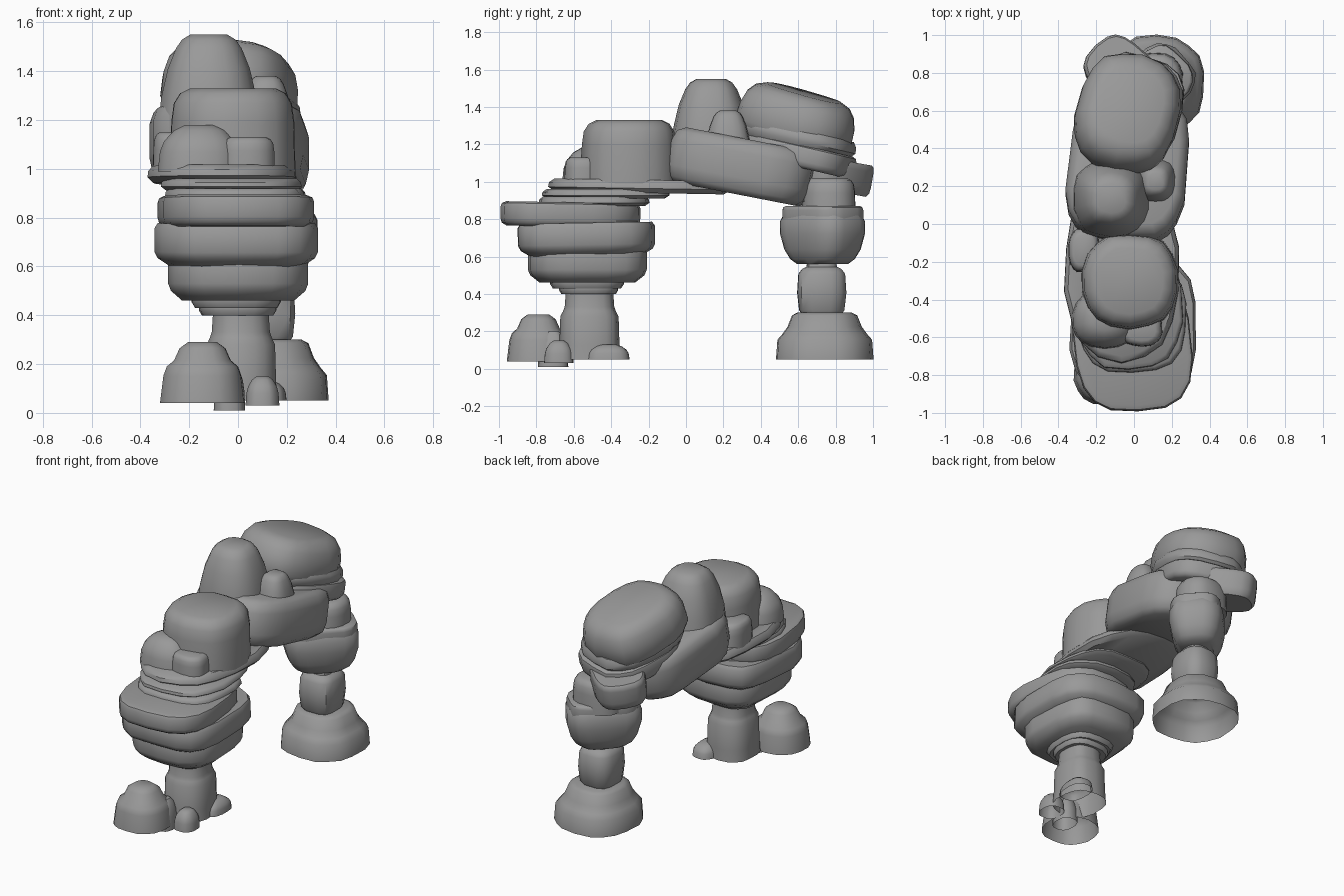
import bpy
import math
import random
from mathutils import Euler, Vector

random.seed(7)
if "Cube" in bpy.data.objects:
    bpy.data.objects.remove(bpy.data.objects["Cube"], do_unlink=True)

stone = bpy.data.materials.new("grey stone")
stone.use_nodes = True
stone.diffuse_color = (0.32, 0.32, 0.32, 1)
stone.node_tree.nodes["Principled BSDF"].inputs["Base Color"].default_value = stone.diffuse_color

# Side profiles: (height fraction, width fraction) from bottom to top
SLAB = ((0, .91), (.12, .98), (.3, 1), (.8, 1), (.93, .98), (1, .92))
PLATE = ((0, .92), (.35, 1), (.7, .99), (1, .93))
RIM = ((0, .8), (.2, .96), (.35, 1), (.88, 1), (1, .96))
BLOCK = ((0, 1), (.6, .98), (.82, .94), (.94, .84), (1, .68))
BEAM = ((0, .86), (.1, .96), (.3, 1), (.75, 1), (.92, .95), (1, .84))
CAP = ((0, .95), (.12, 1), (.45, .99), (.72, .93), (.9, .82), (1, .64))
DOME = ((0, 1), (.42, .95), (.65, .85), (.88, .62), (1, .36))
CONE = ((0, 1), (.35, .93), (.65, .8), (.86, .64), (.95, .52), (1, .36))
BOULDER = ((0, 1), (.45, .92), (.6, .84), (.7, .67), (.9, .54), (1, .34))
BULB = ((0, .6), (.1, .76), (.3, .9), (.62, 1), (.88, 1), (1, .93))
FOOT = ((0, 1), (.42, .97), (.54, .87), (.7, .76), (.94, .67), (1, .56))
COLUMN = ((0, 1), (.2, .97), (.62, .94), (.7, .85), (.76, .8), (1, .76))
DRUM = ((0, .8), (.08, .92), (.4, 1), (.75, .95), (.84, .8), (.88, .62), (1, .58))


def rock(name, x, y, z, profile, power=2.6, tilt=0, roll=0, yaw=0, sides=18, hollow=False):
    """Loft a rounded, slightly uneven stone through the given x, y and z ranges, then turn it."""
    centre = Vector((sum(x) / 2, sum(y) / 2, sum(z) / 2))
    half = Vector((x[1] - x[0], y[1] - y[0], z[1] - z[0])) / 2
    # The yaw comes first, so tilt and roll stay along the model's own axes
    turn = (Euler((math.radians(tilt), math.radians(roll), 0)).to_matrix()
            @ Euler((0, 0, math.radians(yaw))).to_matrix())
    uneven = [random.uniform(.97, 1.02) for _ in range(sides)]
    verts, faces = [], []
    for height, width in profile:
        for i in range(sides):
            a = math.tau * (i + .5) / sides
            c, s = math.cos(a), math.sin(a)
            r = width * uneven[i]
            p = Vector((math.copysign(abs(c) ** (2 / power), c) * r * half.x,
                        math.copysign(abs(s) ** (2 / power), s) * r * half.y,
                        (2 * height - 1) * half.z))
            verts.append(centre + turn @ p)
    for k in range(len(profile) - 1):
        for i in range(sides):
            j = (i + 1) % sides
            a, b = k * sides, (k + 1) * sides
            faces.append((a + i, a + j, b + j, b + i))
    faces.append(tuple(range(len(verts) - sides, len(verts))))
    if not hollow:
        faces.append(tuple(reversed(range(sides))))
    mesh = bpy.data.meshes.new(name)
    mesh.from_pydata(verts, [], faces)
    mesh.materials.append(stone)
    obj = bpy.data.objects.new(name, mesh)
    bpy.context.collection.objects.link(obj)
    bpy.ops.object.select_all(action="DESELECT")
    obj.select_set(True)
    bpy.context.view_layer.objects.active = obj
    bpy.ops.object.shade_smooth_by_angle(angle=math.radians(42))


# Front leg and the loose stones round its foot
rock("front_leg", (-.14, .16), (-.68, -.35), (.05, .42), COLUMN, hollow=True)
rock("front_boulder", (-.32, .03), (-.96, -.62), (.04, .29), BOULDER, 2.4, hollow=True)
rock("front_pebble", (.03, .17), (-.76, -.6), (.03, .15), DOME, hollow=True)
rock("middle_pebble", (-.1, .03), (-.79, -.63), (.01, .2), DOME, hollow=True)
rock("rear_pebble", (.04, .2), (-.53, -.3), (.05, .13), DOME, hollow=True)

# Stacked strata above the front leg
rock("neck_collar", (-.16, .16), (-.68, -.36), (.4, .46), PLATE)
rock("belly_underside", (-.19, .18), (-.73, -.33), (.43, .5), PLATE)
rock("belly_lower", (-.285, .285), (-.85, -.2), (.46, .66), RIM, 3.2)
rock("belly_upper", (-.34, .33), (-.91, -.16), (.6, .78), RIM, 3.2, tilt=1)
rock("belly_seam", (-.28, .28), (-.84, -.25), (.76, .8), PLATE, 3)
rock("shelf_slab", (-.32, .31), (-1, -.25), (.76, .89), SLAB, 2.8, tilt=-1, yaw=4)
rock("thin_stratum", (-.3, .28), (-.79, -.2), (.87, .92), PLATE)
rock("middle_stratum", (-.32, .26), (-.77, -.08), (.91, .96), PLATE)
rock("top_stratum", (-.37, .24), (-.73, .25), (.94, 1.01), PLATE, 2.4, tilt=-1)

# Blocks resting on the strata
rock("front_block", (-.28, .24), (-.56, -.04), (.99, 1.33), BLOCK, 2.4)
rock("front_left_stone", (-.33, .02), (-.66, -.35), (.99, 1.18), DOME, 2.4)
rock("front_small_stone", (-.07, .15), (-.65, -.45), (.99, 1.13), BLOCK)
rock("side_stone", (-.35, -.18), (-.26, -.02), (.97, 1.15), BLOCK)

# Bridge and the stones on top of it
rock("bridge_beam", (-.35, .28), (-.09, .69), (.93, 1.23), BEAM, 4, tilt=-11, yaw=-5)
rock("crown_stone", (-.33, .09), (-.08, .35), (1.15, 1.55), CONE)
rock("crown_wedge", (0, .23), (.1, .35), (1.15, 1.38), CONE)
rock("cap_slab", (-.3, .24), (.28, .92), (1.24, 1.48), CAP, tilt=-15, roll=5, yaw=-15)
rock("cap_middle", (-.28, .25), (.28, .91), (1.19, 1.28), PLATE, tilt=-13, yaw=-15)
rock("cap_lower", (-.27, .25), (.29, .9), (1.08, 1.2), SLAB, tilt=-13, yaw=-15)

# Rear leg, from the shoulder down to its foot
rock("rear_ledge", (-.22, .1), (.59, 1), (.95, 1.12), SLAB, 3, tilt=-10, yaw=45)
rock("rear_shoulder", (-.06, .26), (.62, .91), (.82, 1.02), BLOCK, 2.4)
rock("rear_hip", (-.12, .32), (.57, .89), (.76, .87), SLAB, 3.2, yaw=45)
rock("rear_knee", (-.13, .33), (.56, .9), (.56, .82), BULB, 3.2, yaw=45)
rock("rear_shank", (-.01, .24), (.59, .86), (.29, .58), DRUM, 3, sides=12)
rock("rear_foot", (-.13, .37), (.48, 1), (.05, .3), FOOT, 2.5, hollow=True)
